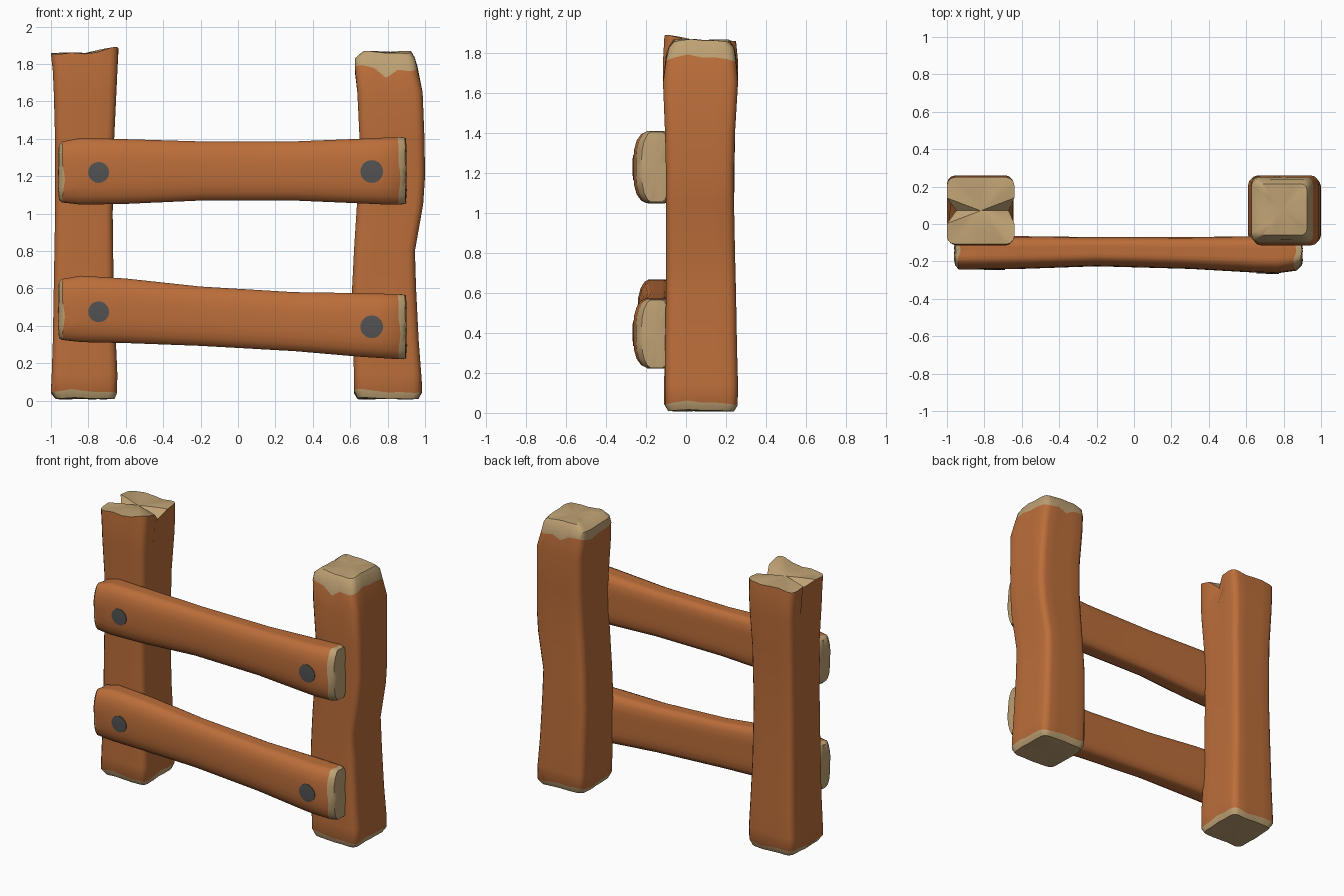
import bpy, bmesh, math
from mathutils import Vector
from mathutils.bvhtree import BVHTree

if "Cube" in bpy.data.objects:
    bpy.data.objects.remove(bpy.data.objects["Cube"])


def material(name, rgb):
    m = bpy.data.materials.new(name)
    m.diffuse_color = (*rgb, 1)
    m.use_nodes = True
    m.node_tree.nodes["Principled BSDF"].inputs["Base Color"].default_value = m.diffuse_color
    return m


BARK = material("orange bark", (0.50, 0.155, 0.042))
CUT = material("tan cut wood", (0.52, 0.36, 0.175))
BOLT = material("grey bolt", (0.085, 0.085, 0.085))


def rounded_square(r, arc=4, side=4):
    """Unit square outline with rounded corners."""
    pts = []
    for k in range(4):
        c = math.radians(45 + 90 * k)
        cx, cy = math.copysign(1 - r, math.cos(c)), math.copysign(1 - r, math.sin(c))
        for i in range(arc):
            a = math.radians(90 * k + 90 * i / (arc - 1))
            pts.append((cx + r * math.cos(a), cy + r * math.sin(a)))
        end = pts[-1]
        q = math.radians(90 * (k + 1))
        nx, ny = (-math.sin(q), math.cos(q))
        for i in range(1, side):
            d = 2 * (1 - r) * i / side
            pts.append((end[0] + nx * d, end[1] + ny * d))
    return pts


def finish(bm, name, mats, angle=40):
    bmesh.ops.recalc_face_normals(bm, faces=bm.faces)
    me = bpy.data.meshes.new(name)
    bm.to_mesh(me)
    bm.free()
    for m in mats:
        me.materials.append(m)
    ob = bpy.data.objects.new(name, me)
    bpy.context.collection.objects.link(ob)
    bpy.ops.object.select_all(action='DESELECT')
    ob.select_set(True)
    bpy.context.view_layer.objects.active = ob
    bpy.ops.object.shade_smooth_by_angle(angle=math.radians(angle))
    return ob


def log(name, sections, place, r, tan_lo, tan_hi, seed, bulge=0, tweak=None, dome=0.01):
    """Loft sections (t, a0, a1, b0, b1, jag); the end bands and caps are cut wood."""
    bm = bmesh.new()
    outline = rounded_square(r)
    rings = []
    for k, (t, a0, a1, b0, b1, jag) in enumerate(sections):
        ring = []
        for u, v in outline:
            ang = math.atan2(v, u)
            w = jag * (math.sin(3 * ang + seed) + 0.6 * math.sin(7 * ang + 2 * seed))
            a = (a0 + a1) / 2 + u * (a1 - a0) / 2
            b = (b0 + b1) / 2 + v * (b1 - b0) / 2
            if v < 0:
                b += v * bulge * (1 - u * u)
            p = (a, b, t + w)
            if tweak:
                p = tweak(k, len(sections), p, u, v)
            ring.append(bm.verts.new(place(*p)))
        rings.append(ring)
    n = len(outline)
    last = len(rings) - 1
    for k in range(last):
        for i in range(n):
            j = (i + 1) % n
            f = bm.faces.new((rings[k][i], rings[k][j], rings[k + 1][j], rings[k + 1][i]))
            f.material_index = int(k < tan_lo or k >= last - tan_hi)
    # end caps: inset ring and centre
    axis = Vector(place(0, 0, 1))
    for ring, s in ((rings[0], -1), (rings[-1], 1)):
        c = sum((x.co for x in ring), Vector()) / n
        inner = [bm.verts.new(x.co.lerp(c, 0.4) + axis * s * dome) for x in ring]
        mid = bm.verts.new(c + axis * s * dome * 0.6)
        for i in range(n):
            j = (i + 1) % n
            bm.faces.new((ring[i], ring[j], inner[j], inner[i])).material_index = 1
            bm.faces.new((inner[i], inner[j], mid)).material_index = 1
    bmesh.ops.recalc_face_normals(bm, faces=bm.faces)
    tree = BVHTree.FromBMesh(bm)
    finish(bm, name, (BARK, CUT))
    return tree


def upright(a, b, t):
    return (a, b, t)


def sideways(a, b, t):
    return (t, b, a)


# left post, split at the top with one raised corner
def split_top(k, count, p, u, v):
    a, b, t = p
    if k >= count - 2:
        if k == count - 1:
            t += 0.035 * max(0, u) * max(0, -v) + 0.006 * math.sin(5 * u + 3 * v)
        if abs(u) > 0.95 and abs(v - 0.05) < 0.15:
            a -= math.copysign(0.05 if u < 0 else 0.03, u)
            t -= 0.05 if k == count - 1 else 0
    return a, b, t


log("left_post", [
    (0.012, -0.975, -0.66, -0.09, 0.24, 0.003),
    (0.05, -1.0, -0.647, -0.11, 0.258, 0.008),
    (0.14, -0.996, -0.645, -0.11, 0.26, 0),
    (0.32, -0.99, -0.653, -0.105, 0.255, 0),
    (0.6, -0.985, -0.665, -0.10, 0.248, 0),
    (1.0, -0.978, -0.67, -0.10, 0.24, 0),
    (1.4, -0.978, -0.662, -0.10, 0.245, 0),
    (1.65, -0.985, -0.65, -0.115, 0.26, 0),
    (1.76, -0.99, -0.645, -0.115, 0.26, 0),
    (1.855, -1.0, -0.64, -0.108, 0.25, 0)],
    upright, 0.24, 1, 0, 1.0, tweak=split_top, dome=0.003)


# right post, bent and worn to a cut top with a dip at the front
def front_dip(k, count, p, u, v):
    a, b, t = p
    if k == count - 3 and abs(u) < 0.3:
        t -= 0.04
    return a, b, t


log("right_post", [
    (0.012, 0.64, 0.965, -0.09, 0.24, 0.003),
    (0.05, 0.62, 0.985, -0.105, 0.258, 0.008),
    (0.14, 0.62, 0.98, -0.105, 0.26, 0),
    (0.32, 0.615, 0.966, -0.105, 0.255, 0),
    (0.6, 0.61, 0.952, -0.10, 0.25, 0),
    (0.8, 0.62, 0.946, -0.10, 0.245, 0),
    (1.05, 0.636, 0.99, -0.10, 0.24, 0),
    (1.2, 0.645, 1.0, -0.10, 0.24, 0),
    (1.4, 0.65, 0.997, -0.105, 0.245, 0),
    (1.65, 0.638, 0.987, -0.115, 0.26, 0),
    (1.775, 0.625, 0.958, -0.10, 0.25, 0.012),
    (1.83, 0.627, 0.945, -0.085, 0.24, 0.003),
    (1.862, 0.665, 0.925, -0.06, 0.215, 0.005)],
    upright, 0.24, 1, 2, 2.2, tweak=front_dip, dome=0.003)

# rails: upper and lower share depth, only heights differ
DEPTH = [(-0.955, -0.205, -0.10, 0.002), (-0.935, -0.225, -0.075, 0.006),
         (-0.84, -0.225, -0.065, 0), (-0.6, -0.222, -0.065, 0), (-0.2, -0.208, -0.07, 0),
         (0.3, -0.222, -0.07, 0), (0.65, -0.242, -0.065, 0), (0.76, -0.246, -0.065, 0),
         (0.86, -0.232, -0.07, 0.006), (0.895, -0.205, -0.09, 0.002)]
RAILS = {
    "upper": [(1.075, 1.365), (1.06, 1.385), (1.048, 1.405), (1.052, 1.398), (1.07, 1.386),
              (1.07, 1.386), (1.055, 1.4), (1.05, 1.405), (1.048, 1.41), (1.055, 1.405)],
    "lower": [(0.335, 0.635), (0.325, 0.65), (0.313, 0.668), (0.308, 0.653), (0.293, 0.61),
              (0.265, 0.58), (0.235, 0.575), (0.228, 0.572), (0.222, 0.57), (0.225, 0.565)]}
BOLTS = {"upper": [(-0.745, 1.22, 0.056), (0.715, 1.225, 0.061)],
         "lower": [(-0.745, 0.475, 0.056), (0.715, 0.395, 0.061)]}

for row, heights in RAILS.items():
    secs = [(x, z0, z1, y0, y1, j) for (x, y0, y1, j), (z0, z1) in zip(DEPTH, heights)]
    tree = log(row + "_rail", secs, sideways, 0.5, 1, 1, 0.7, bulge=0.018, dome=0.006)
    # bolt heads: thin discs draped over the rail front
    for side, (x, z, rad) in zip(("left", "right"), BOLTS[row]):
        bm = bmesh.new()

        def drape(px, pz):
            hit = tree.ray_cast(Vector((px, -1, pz)), Vector((0, 1, 0)))[0]
            return bm.verts.new((px, hit.y - 0.004, pz))
        mid, prev = drape(x, z), None
        for q in (0.35, 0.7, 1.0):
            cur = [drape(x + q * rad * math.cos(i * math.tau / 20),
                         z + q * rad * math.sin(i * math.tau / 20)) for i in range(20)]
            for i in range(20):
                j = (i + 1) % 20
                bm.faces.new((prev[i], prev[j], cur[j], cur[i]) if prev else (mid, cur[i], cur[j]))
            prev = cur
        rim = [bm.verts.new(v.co + Vector((0, 0.007, 0))) for v in prev]
        for i in range(20):
            j = (i + 1) % 20
            bm.faces.new((prev[i], prev[j], rim[j], rim[i]))
        if bm.faces[:] and bm.faces[:][0].normal.y > 0:
            bmesh.ops.reverse_faces(bm, faces=bm.faces)
        finish(bm, f"{row}_{side}_bolt", (BOLT,))
